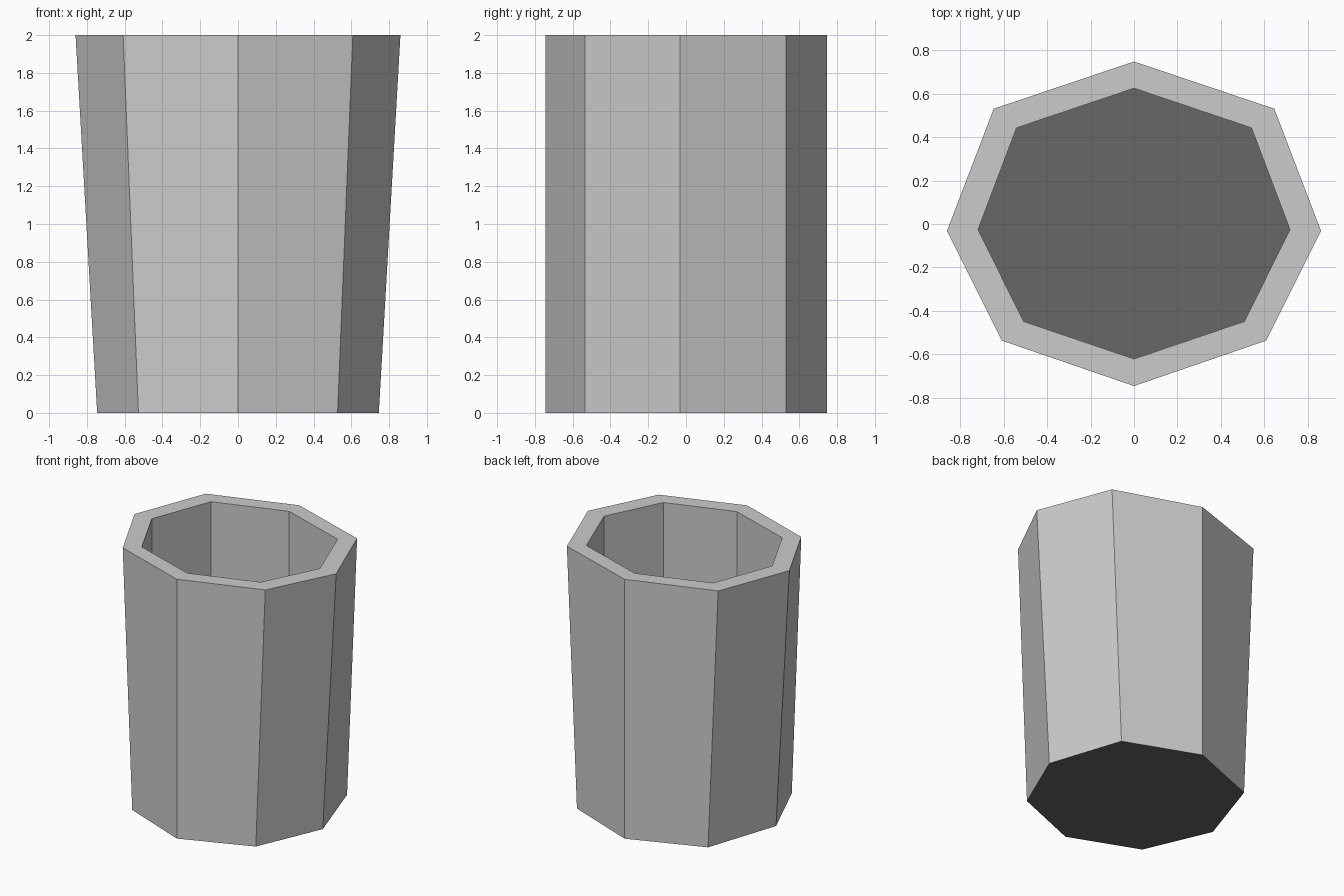
import bpy, bmesh

if "Cube" in bpy.data.objects:
    bpy.data.objects.remove(bpy.data.objects["Cube"])


def material(name, value):
    m = bpy.data.materials.new(name)
    m.diffuse_color = (value, value, value, 1.0)
    m.use_nodes = True
    m.node_tree.nodes["Principled BSDF"].inputs["Base Color"].default_value = m.diffuse_color
    return m


light_grey = material("light grey", 0.6)
dark_grey = material("dark grey", 0.135)

HEIGHT, FLOOR, BASE_TAPER = 2.0, 0.02, 0.867
# Right half of each eight-sided outline, from back to front
OUTER = [(0, 0.747), (0.645, 0.53), (0.86, -0.032), (0.608, -0.536), (0, -0.745)]
INNER = [(0, 0.624), (0.54, 0.442), (0.717, -0.026), (0.507, -0.448), (0, -0.62)]


def mirrored(half):
    """Full counter-clockwise outline from its right half."""
    left = [(-x, y) for x, y in half[1:-1]]
    return half[::-1] + left


def ring(bm, half, z, sx=1.0):
    return [bm.verts.new((x * sx, y, z)) for x, y in mirrored(half)]


def bridge(bm, a, b):
    n = len(a)
    for i in range(n):
        j = (i + 1) % n
        bm.faces.new((a[i], a[j], b[j], b[i]))


# Cup: outside flares sideways only, inside is straight
bm = bmesh.new()
rings = [ring(bm, OUTER, 0, BASE_TAPER), ring(bm, OUTER, HEIGHT),
         ring(bm, INNER, HEIGHT), ring(bm, INNER, FLOOR)]
for a, b in zip(rings, rings[1:]):
    bridge(bm, a, b)

# Dark underside and inner floor
for cap in (rings[0][::-1], rings[3]):
    bm.faces.new(cap).material_index = 1

bmesh.ops.recalc_face_normals(bm, faces=bm.faces)
mesh = bpy.data.meshes.new("octagonal_cup")
bm.to_mesh(mesh)
bm.free()
mesh.materials.append(light_grey)
mesh.materials.append(dark_grey)
cup = bpy.data.objects.new("octagonal_cup", mesh)
bpy.context.collection.objects.link(cup)
